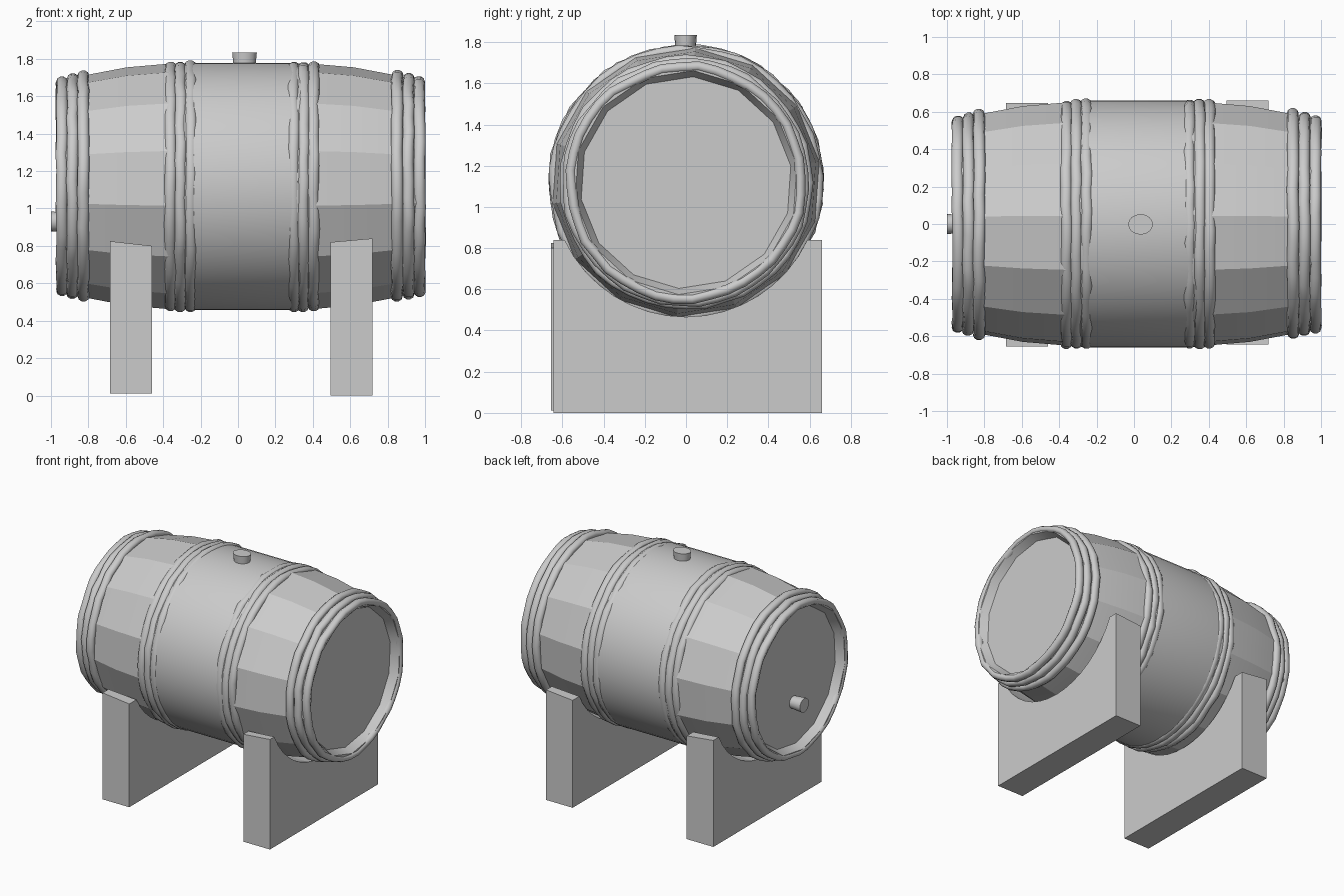
import bpy, bmesh, math, random

if "Cube" in bpy.data.objects:
    bpy.data.objects.remove(bpy.data.objects["Cube"])

random.seed(4)
CZ = 1.118  # height of the barrel axis


def finish(name, bm, angle=None):
    bmesh.ops.recalc_face_normals(bm, faces=bm.faces)
    me = bpy.data.meshes.new(name)
    bm.to_mesh(me)
    bm.free()
    ob = bpy.data.objects.new(name, me)
    bpy.context.collection.objects.link(ob)
    if angle:
        bpy.ops.object.select_all(action='DESELECT')
        ob.select_set(True)
        bpy.context.view_layer.objects.active = ob
        bpy.ops.object.shade_smooth_by_angle(angle=math.radians(angle))
    return ob


def lathe(name, profile, sides, start=0.0, jitter=0.0, closed=False, cap_end=False, angle=30):
    """Revolve (x, radius) points about the barrel axis; jitter makes it uneven."""
    bm = bmesh.new()
    rings = []
    wob = [(random.uniform(-jitter, jitter), random.uniform(-jitter, jitter)) for _ in range(sides)]
    for x, r in profile:
        ring = []
        for k in range(sides):
            a = math.radians(start) + 2 * math.pi * k / sides
            rr = r + wob[k][0]
            ring.append(bm.verts.new((x + wob[k][1] * 0.5, -rr * math.cos(a), CZ + rr * math.sin(a))))
        rings.append(ring)
    n = len(rings)
    for i in range(n if closed else n - 1):
        p, q = rings[i], rings[(i + 1) % n]
        for k in range(sides):
            m = (k + 1) % sides
            bm.faces.new((p[k], p[m], q[m], q[k]))
    if cap_end:
        bm.faces.new(rings[-1])
    return finish(name, bm, angle)


# Smooth middle of the barrel
lathe("barrel_middle", [(-0.33, 0.652), (-0.23, 0.661), (0.28, 0.661), (0.38, 0.652)], 64)

# Faceted staves and a recessed head at each end
for side, end, s in (("left", -0.965, -1), ("right", 0.99, 1)):
    lathe("staves_" + side, [(end - s * 0.60, 0.658), (end - s * 0.37, 0.638),
                             (end - s * 0.16, 0.598), (end - s * 0.03, 0.572)], 14, -9, angle=24)
    lathe("barrel_head_" + side, [(end - s * 0.05, 0.572), (end, 0.570), (end, 0.545),
                                  (end - s * 0.06, 0.515)], 14, -9, cap_end=True, angle=24)

# Groups of three uneven hoops: (name, first x, spacing, outer radii)
groups = (
    ("outer_left", -0.942, 0.057, (0.583, 0.599, 0.615)),
    ("inner_left", -0.362, 0.054, (0.664, 0.668, 0.669)),
    ("inner_right", 0.297, 0.053, (0.669, 0.668, 0.664)),
    ("outer_right", 0.850, 0.060, (0.617, 0.602, 0.586)),
)
for name, x0, step, radii in groups:
    for i, rad in enumerate(radii):
        circ = []
        for j in range(10):
            t = 2 * math.pi * j / 10
            circ.append((x0 + i * step + 0.031 * math.cos(t), rad - 0.025 + 0.026 * math.sin(t)))
        lathe(f"hoop_{name}_{i + 1}", circ, 40, 3 * i, jitter=0.007, closed=True, angle=50)


def plug(name, loc, r1, r2, depth, rot):
    bpy.ops.mesh.primitive_cone_add(vertices=16, radius1=r1, radius2=r2, depth=depth,
                                    location=loc, rotation=rot)
    ob = bpy.context.object
    ob.name = name
    bpy.ops.object.shade_smooth_by_angle(angle=math.radians(40))
    return ob


# Bung on top and tap plug on the left head
bung = plug("bung", (0.035, -0.002, 1.795), 0.058, 0.066, 0.08, (0, 0, 0))
bung.scale.y = 0.83
plug("tap_plug", (-0.945, 0, 0.93), 0.045, 0.054, 0.11, (0, -math.pi / 2, 0))


def stand(name, x0, x1, base, top0, top1, y0, y1):
    """Slab with a cradle hollow that follows the belly of the barrel."""
    bm = bmesh.new()
    sections = []
    for x, top in ((x0, top0), (x1, top1)):
        r = 0.652
        a0 = math.asin((CZ - top) / r)
        pts = [(y0, base), (y0, top)]
        for k in range(17):
            a = a0 + (math.pi - 2 * a0) * k / 16
            pts.append((-r * math.cos(a), CZ - r * math.sin(a)))
        pts += [(y1, top), (y1, base)]
        sections.append([bm.verts.new((x, y, z)) for y, z in pts])
    a, b = sections
    bm.faces.new(a)
    bm.faces.new(b)
    for k in range(len(a)):
        m = (k + 1) % len(a)
        bm.faces.new((a[k], a[m], b[m], b[k]))
    finish(name, bm)


stand("stand_left", -0.685, -0.46, 0.012, 0.825, 0.80, -0.655, 0.648)
stand("stand_right", 0.495, 0.72, 0.0, 0.82, 0.84, -0.643, 0.66)
